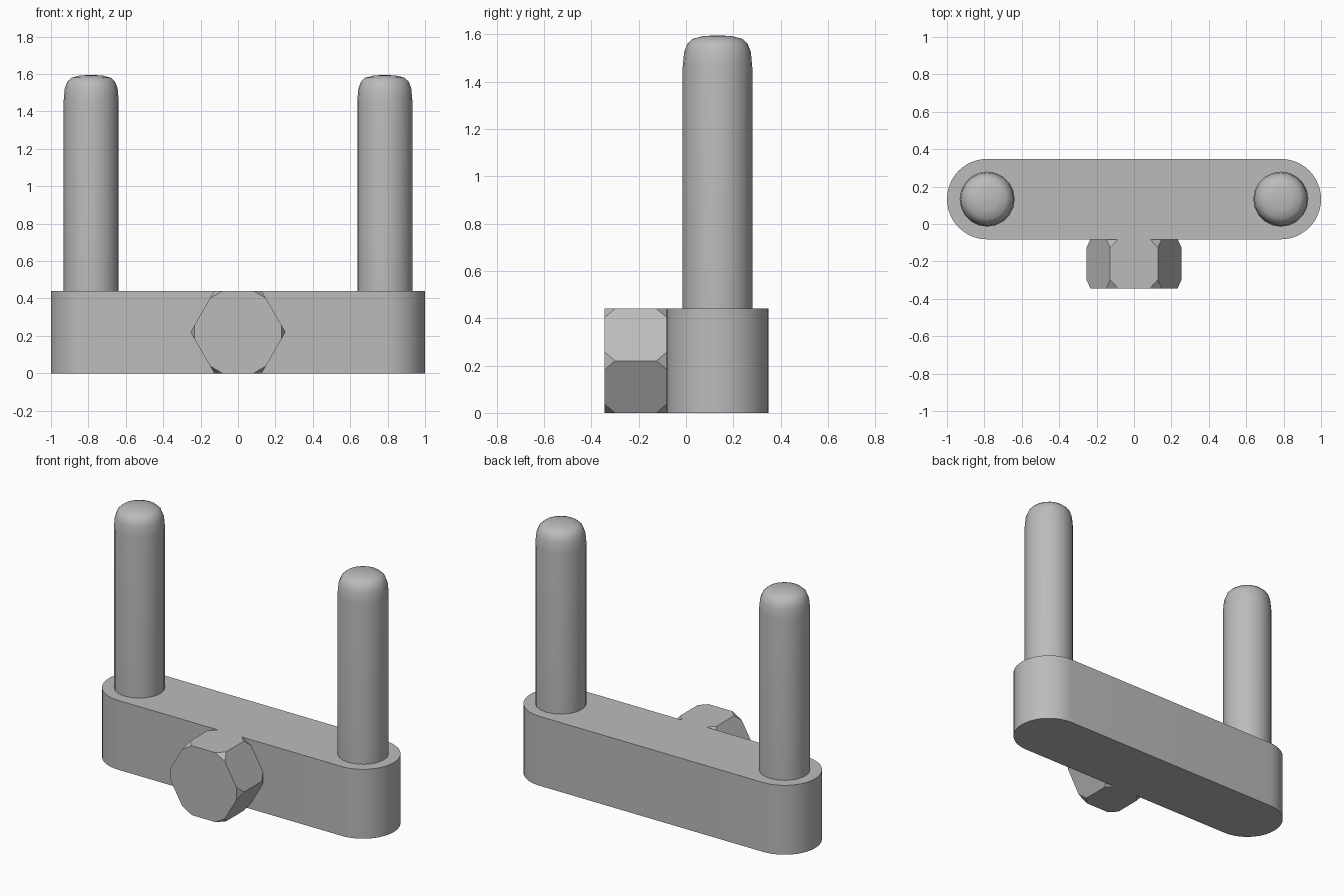
import bpy, bmesh
from math import sin, cos, pi, radians
from mathutils import Vector

cube = bpy.data.objects.get("Cube")
if cube:
    bpy.data.objects.remove(cube, do_unlink=True)

steel = bpy.data.materials.new("grey_steel")
steel.use_nodes = True
colour = (0.5, 0.5, 0.5, 1)
steel.diffuse_color = colour
steel.node_tree.nodes["Principled BSDF"].inputs["Base Color"].default_value = colour

MID_Y = 0.133      # centre line of the bar
PIN_X = 0.785      # pin and bar-end centre
HEIGHT = 0.44      # bar height, also hex width across flats


def finish(name, bm, smooth):
    bmesh.ops.recalc_face_normals(bm, faces=bm.faces)
    mesh = bpy.data.meshes.new(name)
    bm.to_mesh(mesh)
    bm.free()
    mesh.materials.append(steel)
    obj = bpy.data.objects.new(name, mesh)
    bpy.context.collection.objects.link(obj)
    if smooth:
        bpy.ops.object.select_all(action='DESELECT')
        obj.select_set(True)
        bpy.context.view_layer.objects.active = obj
        bpy.ops.object.shade_smooth_by_angle(angle=radians(35))
    return obj


def prism(points, direction):
    bm = bmesh.new()
    face = bm.faces.new([bm.verts.new(p) for p in points])
    ext = bmesh.ops.extrude_face_region(bm, geom=[face])
    verts = [v for v in ext["geom"] if isinstance(v, bmesh.types.BMVert)]
    bmesh.ops.translate(bm, vec=direction, verts=verts)
    return bm


# Bar with rounded ends
radius, steps = 1 - PIN_X, 24
outline = []
for side in (1, -1):
    for i in range(steps + 1):
        a = -side * pi / 2 + side * pi * i / steps
        if side < 0:
            a = pi / 2 + pi * i / steps
        outline.append((side * PIN_X + radius * cos(a), MID_Y + radius * sin(a), 0))
finish("bar", prism(outline, (0, 0, HEIGHT)), True)

# Two round-nosed pins
profile = [(0.147, HEIGHT), (0.147, 1.46), (0.141, 1.525), (0.127, 1.56),
           (0.105, 1.58), (0.06, 1.592), (0, 1.595)]
for name, x in (("right_pin", -PIN_X), ("left_pin", PIN_X)):
    bm = bmesh.new()
    verts = [bm.verts.new((x + r, MID_Y, z)) for r, z in profile]
    edges = [bm.edges.new(pair) for pair in zip(verts, verts[1:])]
    bmesh.ops.spin(bm, geom=verts + edges, cent=(x, MID_Y, 0), axis=(0, 0, 1),
                   angle=2 * pi, steps=20)
    bmesh.ops.remove_doubles(bm, verts=bm.verts, dist=0.0005)
    finish(name, bm, True)

# Hexagonal bolt head, corners chamfered at both ends
FRONT, BACK, CUT = -0.345, -0.08, 0.045
corner = HEIGHT / 2 / cos(pi / 6)
centre = Vector((0, 0, HEIGHT / 2))
spokes = [Vector((cos(k * pi / 3), 0, sin(k * pi / 3))) for k in range(6)]
bm = prism([centre + s * corner + Vector((0, FRONT, 0)) for s in spokes],
           (0, BACK - FRONT, 0))
inset = 0.022
for s in spokes:
    for end, way in ((FRONT, -1), (BACK, 1)):
        point = centre + s * (corner - inset) + Vector((0, end, 0))
        normal = s * CUT + Vector((0, way * inset, 0))
        cut = bmesh.ops.bisect_plane(bm, geom=bm.verts[:] + bm.edges[:] + bm.faces[:],
                                     plane_co=point, plane_no=normal, clear_outer=True)
        rim = [e for e in cut["geom_cut"] if isinstance(e, bmesh.types.BMEdge)]
        bmesh.ops.holes_fill(bm, edges=rim, sides=0)
finish("hex_head", bm, False)
